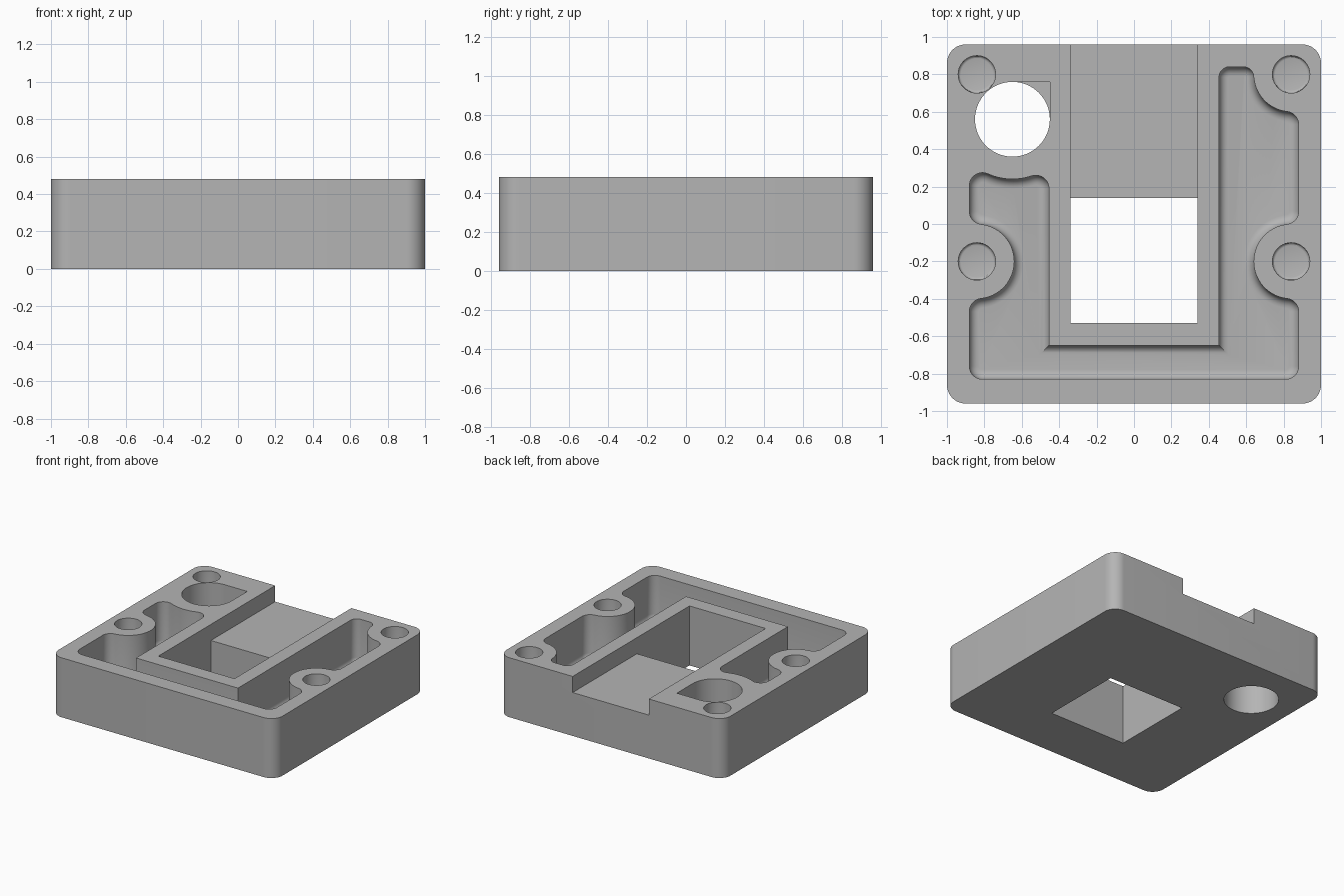
import bpy
import bmesh
from math import sin, cos, pi, radians, degrees, atan2, sqrt
from mathutils import Vector

cube = bpy.data.objects.get("Cube")
if cube:
    bpy.data.objects.remove(cube, do_unlink=True)

HEIGHT, FLOOR = 0.48, 0.12
ABOVE, BELOW = 0.6, -0.1

grey = bpy.data.materials.new("plain grey")
grey.use_nodes = True
colour = (0.46, 0.46, 0.46, 1)
grey.diffuse_color = colour
grey.node_tree.nodes["Principled BSDF"].inputs["Base Color"].default_value = colour


def arc(cx, cy, r, start, end, n=12):
    angles = [radians(start + (end - start) * i / n) for i in range(n + 1)]
    return [Vector((cx + r * cos(a), cy + r * sin(a))) for a in angles]


def inset(outline, d):
    """Move a counter-clockwise outline inwards by d with mitred corners."""
    result = []
    for i, p in enumerate(outline):
        before = (p - outline[i - 1]).normalized()
        after = (outline[(i + 1) % len(outline)] - p).normalized()
        n1, n2 = Vector((-before.y, before.x)), Vector((-after.y, after.x))
        result.append(p + (n1 + n2) * d / (1 + n1.dot(n2)))
    return result


def loft(name, outline, levels):
    """Solid made of the outline stacked at (inset, z) levels, bottom first."""
    bm = bmesh.new()
    rings = [[bm.verts.new((p.x, p.y, z)) for p in inset(outline, d)] for d, z in levels]
    for low, high in zip(rings, rings[1:]):
        for i in range(len(low)):
            bm.faces.new((low[i - 1], low[i], high[i], high[i - 1]))
    bm.faces.new(rings[0][::-1])
    bm.faces.new(rings[-1])
    return finish(name, bm)


def finish(name, bm):
    bmesh.ops.recalc_face_normals(bm, faces=bm.faces)
    mesh = bpy.data.meshes.new(name)
    bm.to_mesh(mesh)
    bm.free()
    mesh.materials.append(grey)
    obj = bpy.data.objects.new(name, mesh)
    bpy.context.collection.objects.link(obj)
    return obj


def cut(body, cutter):
    mod = body.modifiers.new(cutter.name, "BOOLEAN")
    mod.operation, mod.solver, mod.object = "DIFFERENCE", "EXACT", cutter
    bpy.context.view_layer.objects.active = body
    bpy.ops.object.modifier_apply(modifier=mod.name)
    bpy.data.objects.remove(cutter, do_unlink=True)


def filleted(r, floor, n=6):
    """Levels for a pocket whose floor meets its walls in a fillet."""
    steps = [pi / 2 * i / n for i in range(n + 1)]
    return [(r * (1 - sin(a)), floor + r * (1 - cos(a))) for a in steps] + [(0, ABOVE)]


# Block with rounded upright corners
outline = []
for cx, cy, a in ((0.9, 0.86, 0), (-0.9, 0.86, 90), (-0.9, -0.86, 180), (0.9, -0.86, 270)):
    outline += arc(cx, cy, 0.1, a, a + 90)
body = loft("case_body", outline, [(0, 0), (0, HEIGHT)])

# Square through hole joined to the shallow channel at the back
bm = bmesh.new()
profile = [(-0.53, BELOW), (0.14, BELOW), (0.14, 0.35), (1.1, 0.35), (1.1, ABOVE), (-0.53, ABOVE)]
face = bm.faces.new([bm.verts.new((-0.34, y, z)) for y, z in profile])
moved = bmesh.ops.extrude_face_region(bm, geom=[face])["geom"]
bmesh.ops.translate(bm, vec=(0.68, 0, 0), verts=[v for v in moved if isinstance(v, bmesh.types.BMVert)])
cut(body, finish("channel_cutter", bm))

# U-shaped pocket that curves around the screw bosses and the round hole
R, BOSS, RING = 0.07, 0.2, 0.32
SIDE, FRONT, ARM = 0.81, -0.76, 0.455
BX, BY, TOP = 0.84, -0.2, 0.8
HX, HY = -0.65, 0.56
rise = sqrt((BOSS + R) ** 2 - (BX - SIDE) ** 2)
t = degrees(atan2(rise, BX - SIDE))
inner_dx, outer_dx = HX + ARM + R, HX + SIDE
inner_dy = sqrt((RING + R) ** 2 - inner_dx ** 2)
outer_dy = sqrt((RING + R) ** 2 - outer_dx ** 2)
inner_a = degrees(atan2(inner_dy, inner_dx))
outer_a = degrees(atan2(outer_dy, outer_dx))
pocket = (
    arc(-SIDE, FRONT, R, 180, 270) + arc(SIDE, FRONT, R, 270, 360)
    + arc(SIDE, BY - rise, R, 0, t)
    + arc(BX, BY, BOSS, 180 + t, 180 - t, 28)[1:-1]
    + arc(SIDE, BY + rise, R, -t, 0)
    + arc(SIDE, TOP - rise, R, 0, t)
    + arc(BX, TOP, BOSS, 180 + t, 184, 16)[1:-1]
    + arc(0.585, 0.785, 0.055, 0, 90) + arc(0.51, 0.785, 0.055, 90, 180)
    + [Vector((ARM, -0.65)), Vector((-ARM, -0.65))]
    + arc(-ARM - R, HY - inner_dy, R, 0, inner_a)
    + arc(HX, HY, RING, 180 + inner_a, 180 + outer_a)[1:-1]
    + arc(-SIDE, HY - outer_dy, R, outer_a, 180)
    + arc(-SIDE, BY + rise, R, 180, 180 + t)
    + arc(-BX, BY, BOSS, t, -t, 28)[1:-1]
    + arc(-SIDE, BY - rise, R, 180 - t, 180)
)
cut(body, loft("pocket_cutter", pocket, filleted(0.05, FLOOR)))

# Blind screw holes
for x in (-BX, BX):
    for y in (BY, TOP):
        circle = arc(x, y, 0.1, 0, 360, 40)[:-1]
        cut(body, loft("screw_hole_cutter", circle, filleted(0.015, FLOOR, 3)))

# Round through hole with one squared corner
circle = arc(HX, HY, 0.2, 0, 360, 64)[:-1]
cut(body, loft("round_hole_cutter", circle, [(0, BELOW), (0, ABOVE)]))
corner = [Vector((HX + a, HY + b)) for a, b in ((0, 0), (0.2, 0), (0.2, 0.2), (0, 0.2))]
cut(body, loft("corner_cutter", corner, [(0, FLOOR), (0, ABOVE)]))

# Smooth curved walls, keep crisp edges
bpy.ops.object.select_all(action="DESELECT")
body.select_set(True)
bpy.context.view_layer.objects.active = body
bpy.ops.object.shade_smooth_by_angle(angle=radians(30))
